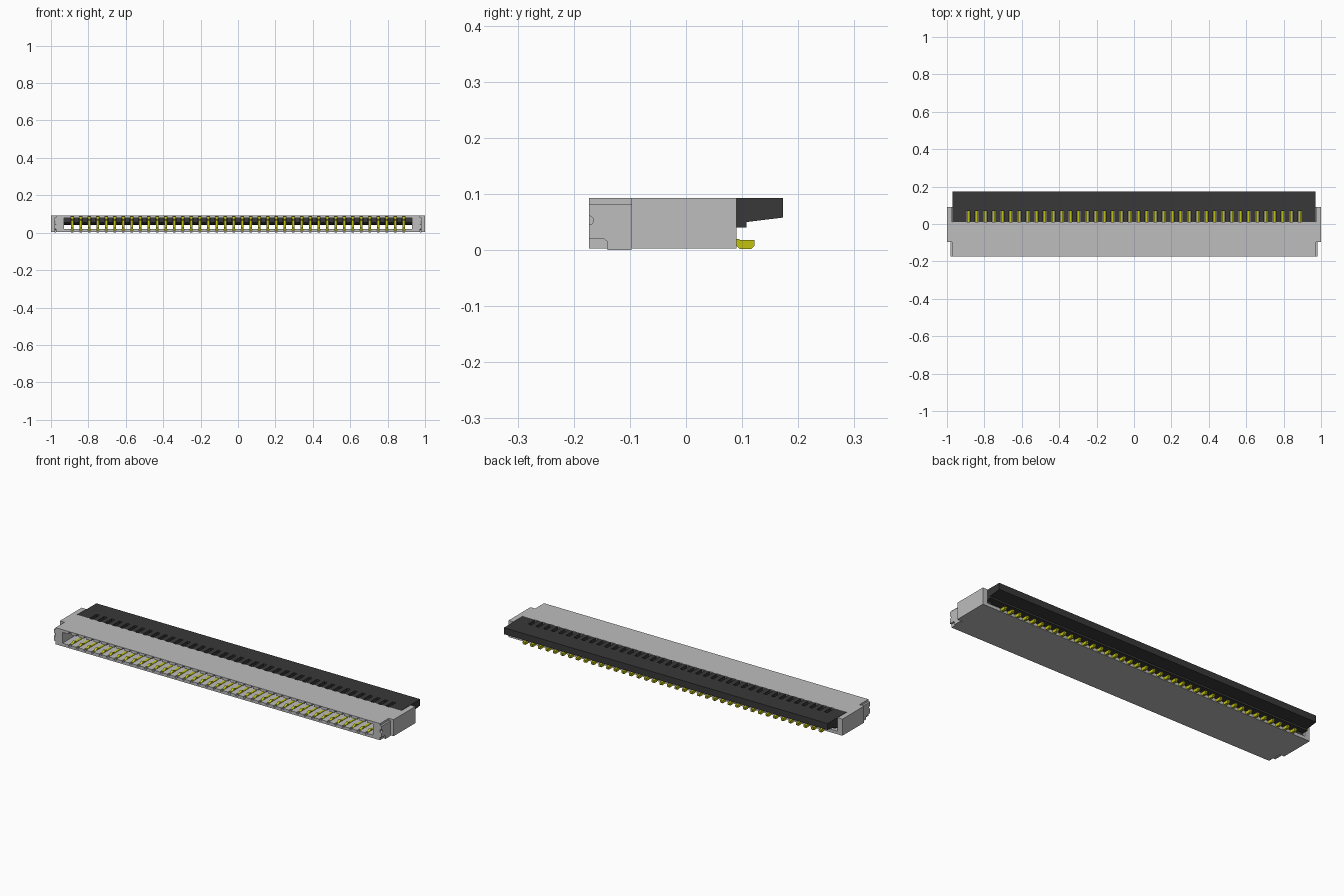
import bpy, bmesh, math

cube = bpy.data.objects.get("Cube")
if cube:
    bpy.data.objects.remove(cube)

PINS = 40
PITCH = 0.0455
PIN_W = 0.013
SLOT_W = 0.019
INNER = 0.93
pin_x = [(i - (PINS - 1) / 2) * PITCH for i in range(PINS)]


def material(name, rgb):
    m = bpy.data.materials.new(name)
    m.use_nodes = True
    m.diffuse_color = (*rgb, 1)
    m.node_tree.nodes["Principled BSDF"].inputs["Base Color"].default_value = (*rgb, 1)
    return m


grey = material("housing grey", (0.51, 0.51, 0.51))
dark = material("lever black", (0.04, 0.04, 0.04))
gold = material("contact yellow", (0.54, 0.54, 0.005))


def rect(y0, y1, z0, z1):
    return [(y0, z0), (y1, z0), (y1, z1), (y0, z1)]


def extrude(name, mat, profile, spans):
    """Extrude a closed (y, z) profile along x over each (x0, x1) span."""
    bm = bmesh.new()
    for x0, x1 in spans:
        face = bm.faces.new([bm.verts.new((x0, y, z)) for y, z in profile])
        new = bmesh.ops.extrude_face_region(bm, geom=[face])["geom"]
        verts = [v for v in new if isinstance(v, bmesh.types.BMVert)]
        bmesh.ops.translate(bm, verts=verts, vec=(x1 - x0, 0, 0))
    bmesh.ops.recalc_face_normals(bm, faces=bm.faces)
    mesh = bpy.data.meshes.new(name)
    bm.to_mesh(mesh)
    bm.free()
    mesh.materials.append(mat)
    obj = bpy.data.objects.new(name, mesh)
    bpy.context.collection.objects.link(obj)
    return obj


def both(x0, x1):
    return [(-x1, -x0), (x0, x1)]


def between_slots(end, gap):
    """Spans left over when a slot is cut at every pin."""
    starts = [-end] + [x + gap / 2 for x in pin_x]
    ends = [x - gap / 2 for x in pin_x] + [end]
    return list(zip(starts, ends))


# Housing: floor and roof plates with ribs that separate the contacts
FRONT, ROOF_BACK, EAR_BACK = -0.173, 0.01, 0.09
extrude("housing_floor", grey, rect(FRONT, EAR_BACK, 0.003, 0.012), [(-INNER, INNER)])
extrude("floor_ribs", grey, rect(FRONT, EAR_BACK, 0.012, 0.02), between_slots(INNER, PIN_W))
extrude("housing_roof", grey, rect(FRONT, ROOF_BACK, 0.088, 0.093), [(-INNER, INNER)])
extrude("roof_ribs", grey, rect(FRONT, ROOF_BACK, 0.078, 0.088), between_slots(INNER, PIN_W))

# End walls, and ears that flank the lever
extrude("end_wall", grey, rect(FRONT, ROOF_BACK, 0.003, 0.093), both(INNER, 0.972))
extrude("end_floor", grey, rect(ROOF_BACK, EAR_BACK, 0.003, 0.02), both(INNER, 0.972))
extrude("ear", grey, rect(-0.097, EAR_BACK, 0.003, 0.093), both(0.972, 1.0))

# Side tabs with a round notch in the front edge and a solder foot
notch = [(FRONT + 0.008 * math.cos(a), 0.053 + 0.008 * math.sin(a))
         for a in [math.pi * (0.5 - i / 8) for i in range(9)]]
tab = [(-0.097, 0.082), (FRONT, 0.082)] + notch + [
    (FRONT, 0.02), (-0.146, 0.02), (-0.14, 0.015), (-0.14, 0.0), (-0.097, 0.0)]
extrude("side_tab", grey, tab, both(0.972, 0.982))

# Lever: solid rear bar, slotted front comb and end pivots
bar = [(0.07, 0.093), (0.173, 0.093), (0.173, 0.058), (0.108, 0.05),
       (0.108, 0.04), (0.07, 0.04)]
extrude("lever_bar", dark, bar, [(-0.97, 0.97)])
comb = [(ROOF_BACK, 0.093), (0.07, 0.093), (0.07, 0.04), (0.03, 0.045), (ROOF_BACK, 0.055)]
extrude("lever_comb", dark, comb, between_slots(0.97, SLOT_W))
pivot = [(0.06 + 0.018 * math.cos(i * math.pi / 6), 0.04 + 0.018 * math.sin(i * math.pi / 6))
         for i in range(12)]
extrude("lever_pivot", dark, pivot, both(0.935, 0.97))

# Contacts: lower beam with a bump, spine, upper beam hooked under the lever
contact = [
    (-0.155, 0.012), (0.095, 0.012), (0.095, 0.02), (0.0, 0.02), (0.0, 0.052),
    (0.07, 0.052), (0.07, 0.066), (0.012, 0.066), (-0.01, 0.086), (-0.15, 0.086),
    (-0.15, 0.07), (-0.135, 0.066), (-0.12, 0.074), (-0.025, 0.07), (-0.025, 0.022),
    (-0.12, 0.022), (-0.135, 0.03), (-0.155, 0.02)]
pin_spans = [(x - PIN_W / 2, x + PIN_W / 2) for x in pin_x]
extrude("contacts", gold, contact, pin_spans)

# Solder tails behind the housing
tail = [(0.09, 0.018), (0.122, 0.018), (0.122, 0.008), (0.116, 0.002),
        (0.096, 0.002), (0.09, 0.008)]
extrude("solder_tails", gold, tail, pin_spans)
